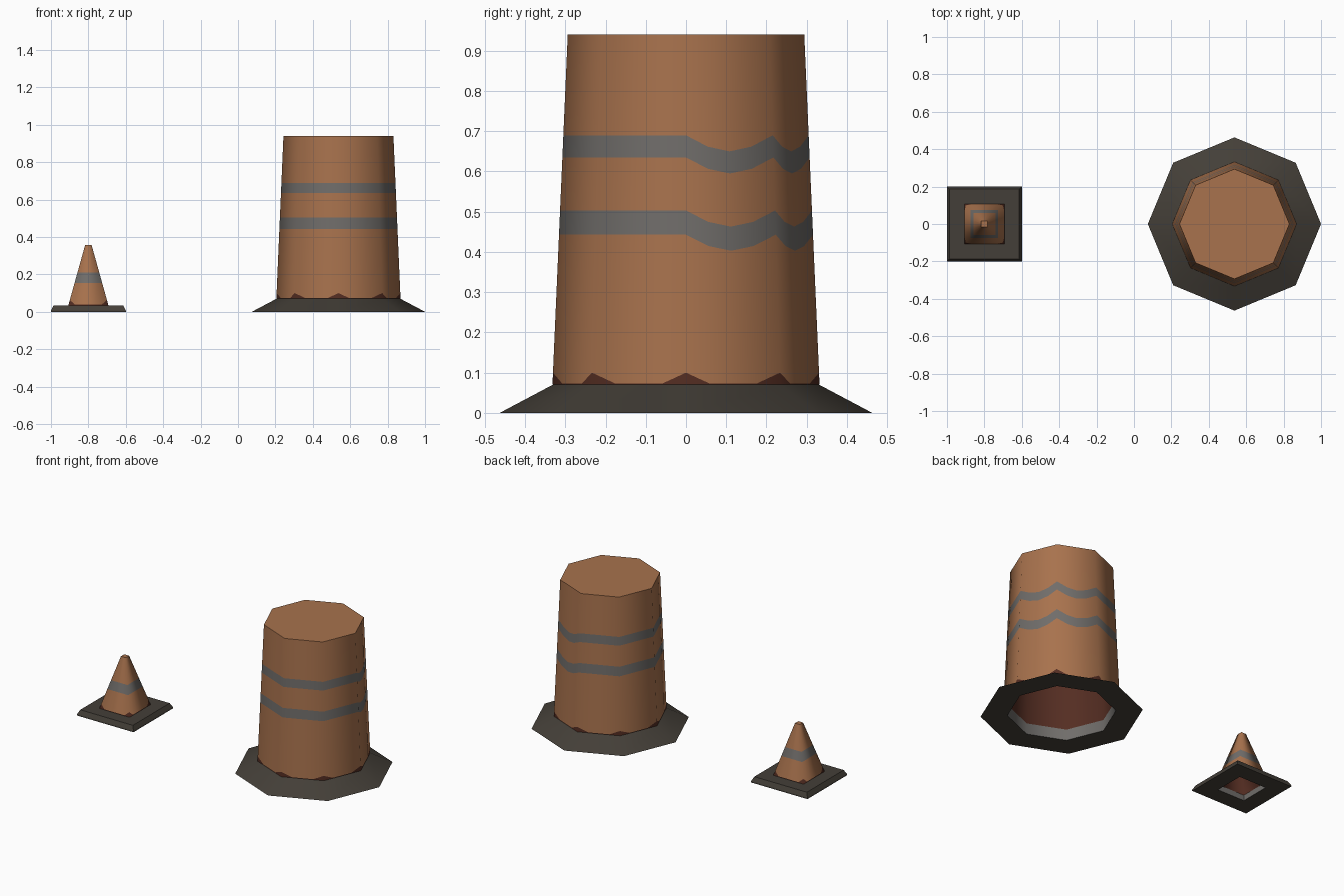
import bpy, bmesh, math
from mathutils import Vector

if "Cube" in bpy.data.objects:
    bpy.data.objects.remove(bpy.data.objects["Cube"])


def material(name, rgb):
    m = bpy.data.materials.new(name)
    lin = [((c / 255 + 0.055) / 1.055) ** 2.4 for c in rgb]
    m.diffuse_color = (*lin, 1)
    m.use_nodes = True
    m.node_tree.nodes["Principled BSDF"].inputs["Base Color"].default_value = m.diffuse_color
    return m


ORANGE, GREY, RUST, RUBBER = range(4)
MATS = [material("faded_orange", (168, 114, 77)), material("grey_stripe", (112, 109, 106)),
        material("rust_brown", (84, 45, 34)), material("dark_rubber", (68, 63, 56))]


def loft(name, sides, turn, cx, rings, mats, smooth=(), cap=None, cap_first=False,
         closed=False, cols=1, radial=0):
    """Stack polygon rings (corner radius, height); height may be a function of side and position."""
    bm = bmesh.new()
    loops = []
    for radius, height in rings:
        loop = []
        for k in range(sides):
            for c in range(cols):
                t = c / cols
                z = height(k, t) if callable(height) else height
                r = radius(z) if callable(radius) else radius
                a, b = [Vector((math.cos(w), math.sin(w), 0)) * r for w in
                        (turn + 2 * math.pi * k / sides, turn + 2 * math.pi * (k + 1) / sides)]
                p = a.lerp(b, t)
                loop.append(bm.verts.new((p.x, p.y, z)))
        loops.append(loop)
    pairs = list(zip(loops, loops[1:]))
    if closed:
        pairs.append((loops[-1], loops[0]))
    for row, (lo, hi) in enumerate(pairs):
        n = len(lo)
        for i in range(n):
            j = (i + 1) % n
            f = bm.faces.new((lo[i], lo[j], hi[j], hi[i]))
            f.material_index = mats[row]
            f.smooth = row in smooth
    if cap is not None:
        f = bm.faces.new(list(reversed(loops[0])) if cap_first else loops[-1])
        f.material_index = cap
    me = bpy.data.meshes.new(name)
    bm.to_mesh(me)
    bm.free()
    for m in MATS:
        me.materials.append(m)
    # rounded shading across the flat sides
    if radial:
        normals = [Vector((0, 0, 0))] * len(me.loops)
        for p in me.polygons:
            for li in p.loop_indices:
                co = me.vertices[me.loops[li].vertex_index].co
                d = Vector((co.x, co.y, 0)).normalized()
                normals[li] = (d + Vector((0, 0, radial))).normalized() if p.use_smooth else p.normal.copy()
        me.normals_split_custom_set(normals)
    ob = bpy.data.objects.new(name, me)
    ob.location.x = cx
    bpy.context.collection.objects.link(ob)
    return ob


def taper(r0, z0, r1, z1):
    return lambda z: r0 + (r1 - r0) * (z - z0) / (z1 - z0)


def rust_edge(z, rise):
    # rust climbs at each corner of the body
    return lambda k, t: z + (rise if t == 0 else 0.003)


def wavy(z):
    # the stripes sag on the two sides facing back right
    return lambda k, t: z - (0.04 * math.sin(math.pi * t) if k in (0, 1) else 0)


# Barrel
BX = 0.537
wall = taper(0.332, 0.07, 0.294, 0.94)
loft("barrel_body", 8, 0, BX,
     [(wall, 0.07), (wall, rust_edge(0.07, 0.03)), (wall, wavy(0.443)), (wall, wavy(0.503)),
      (wall, wavy(0.635)), (wall, wavy(0.69)), (wall, 0.94)],
     [RUST, ORANGE, GREY, ORANGE, GREY, ORANGE], smooth=range(6), cap=ORANGE, cols=4, radial=0.044)
loft("barrel_foot", 8, 0, BX,
     [(0.463, 0), (0.331, 0.07), (0.31, 0.07), (0.31, 0)],
     [RUBBER, RUBBER, GREY, RUBBER], smooth=(0, 2), closed=True)
loft("barrel_lining", 8, 0, BX, [(0.28, 0.925), (0.31, 0.07)], [RUST],
     smooth=(0,), cap=RUST, cap_first=True)

# Traffic cone
CX, Q, S = -0.8, math.pi / 4, math.sqrt(2)
side = taper(0.107 * S, 0.035, 0.017 * S, 0.358)
loft("cone_body", 4, Q, CX,
     [(side, 0.035), (side, rust_edge(0.035, 0.028)), (side, 0.155), (side, 0.21), (side, 0.358)],
     [RUST, ORANGE, GREY, ORANGE], smooth=range(4), cap=ORANGE, cols=6, radial=0.3)
loft("cone_foot", 4, Q, CX,
     [(0.2 * S, 0), (0.2 * S, 0.008), (0.186 * S, 0.035), (0.096 * S, 0.035), (0.096 * S, 0)],
     [RUBBER, RUBBER, RUBBER, GREY, RUBBER], closed=True)
loft("cone_lining", 4, Q, CX, [(0.01 * S, 0.345), (0.096 * S, 0.035)], [RUST],
     smooth=(0,), cap=RUST, cap_first=True)
